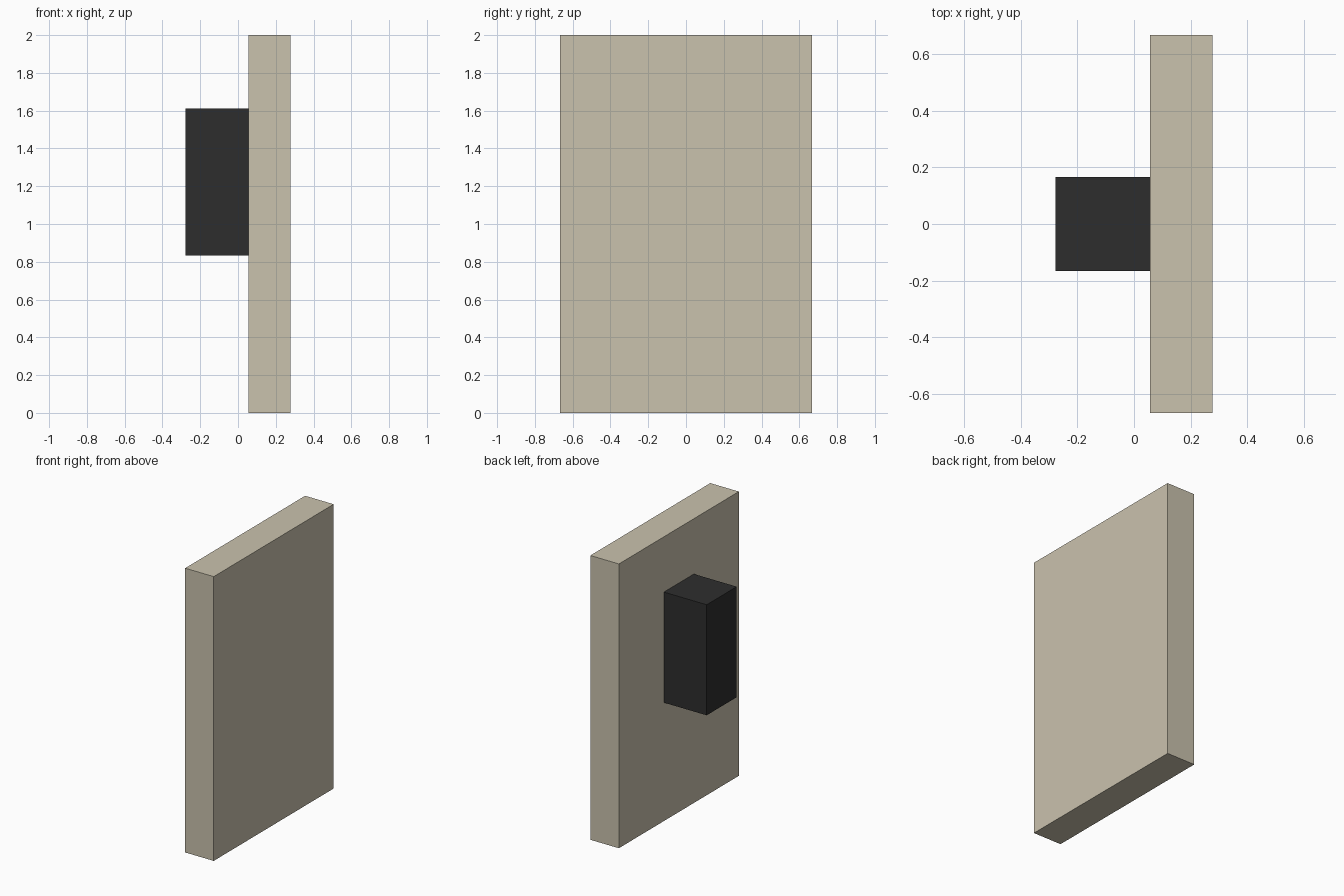
import bpy

if "Cube" in bpy.data.objects:
    bpy.data.objects.remove(bpy.data.objects["Cube"])


def material(name, rgb):
    m = bpy.data.materials.new(name)
    m.diffuse_color = (*rgb, 1.0)
    m.use_nodes = True
    m.node_tree.nodes["Principled BSDF"].inputs["Base Color"].default_value = m.diffuse_color
    return m


def box(name, low, high, mat):
    """Axis-aligned box between two corners."""
    centre = [(a + b) / 2 for a, b in zip(low, high)]
    size = [b - a for a, b in zip(low, high)]
    bpy.ops.mesh.primitive_cube_add(size=1, location=centre)
    ob = bpy.context.object
    ob.name = name
    ob.scale = size
    bpy.ops.object.transform_apply(location=False, rotation=False, scale=True)
    ob.data.materials.append(mat)
    return ob


beige = material("beige", (0.59, 0.54, 0.42))
charcoal = material("charcoal", (0.027, 0.027, 0.027))

# Upright slab
box("panel", (0.0556, -0.6667, 0.0), (0.2778, 0.6667, 2.0), beige)

# Block fixed to the left face of the slab
box("mounted_block", (-0.2778, -0.1667, 0.8333), (0.0556, 0.1667, 1.6111), charcoal)
